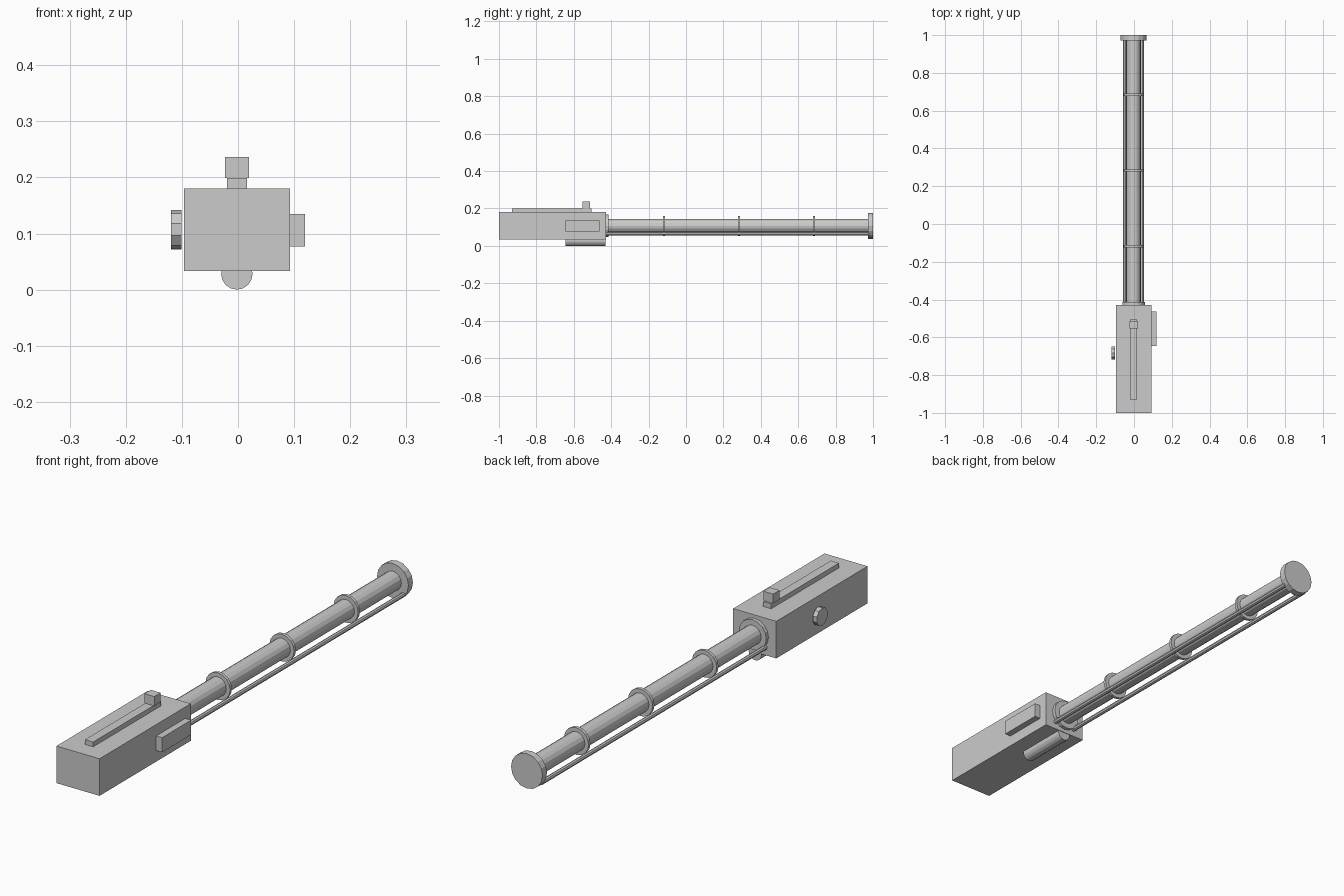
import bpy
from math import pi
from mathutils import Matrix

if "Cube" in bpy.data.objects:
    bpy.data.objects.remove(bpy.data.objects["Cube"])

CX, CZ = -0.002, 0.107   # main axis of the barrel


def box(name, x, y, z):
    bpy.ops.mesh.primitive_cube_add(size=1)
    ob = bpy.context.object
    ob.name = name
    for v in ob.data.vertices:
        v.co = [(a + b) / 2 + c * (b - a) for (a, b), c in zip((x, y, z), v.co)]
    return ob


def cyl_y(name, x, z, r, y0, y1, n):
    bpy.ops.mesh.primitive_cylinder_add(vertices=n, radius=r, depth=y1 - y0)
    ob = bpy.context.object
    ob.name = name
    ob.data.transform(Matrix.Translation((x, (y0 + y1) / 2, z)) @ Matrix.Rotation(pi / 2, 4, 'X'))
    return ob


# Housing with top rail, sight block and side plate
box("housing", (-0.096, 0.093), (-1.0, -0.428), (0.033, 0.18))
box("top_rail", (-0.02, 0.016), (-0.93, -0.505), (0.18, 0.199))
box("sight_block", (-0.023, 0.02), (-0.553, -0.513), (0.199, 0.236))
box("side_plate", (0.093, 0.119), (-0.645, -0.463), (0.077, 0.135))

# Round keel under the housing
cyl_y("keel", CX, 0.028, 0.028, -0.645, -0.43, 16)

# Ten-sided side knob
bpy.ops.mesh.primitive_cylinder_add(vertices=10, radius=0.035, depth=0.018)
knob = bpy.context.object
knob.name = "side_knob"
knob.data.transform(Matrix.Translation((-0.11, -0.683, CZ)) @ Matrix.Rotation(pi / 2, 4, 'Z')
                    @ Matrix.Rotation(pi / 2, 4, 'X'))

# Barrel, base collar, bands and end disc
cyl_y("barrel", CX, CZ, 0.038, -0.43, 0.98, 16)
cyl_y("base_collar", CX, CZ, 0.06, -0.43, -0.414, 16)
for i, y in enumerate((-0.118, 0.283, 0.684)):
    cyl_y(f"band_{i + 1}", CX, CZ, 0.054, y - 0.006, y + 0.006, 16)
cyl_y("end_disc", CX, CZ, 0.069, 0.972, 1.0, 16)

# Pair of guide rods below the barrel
for side, s in (("left", -1), ("right", 1)):
    cyl_y(f"rod_{side}", CX + s * 0.046, 0.064, 0.009, -0.43, 0.98, 8)
